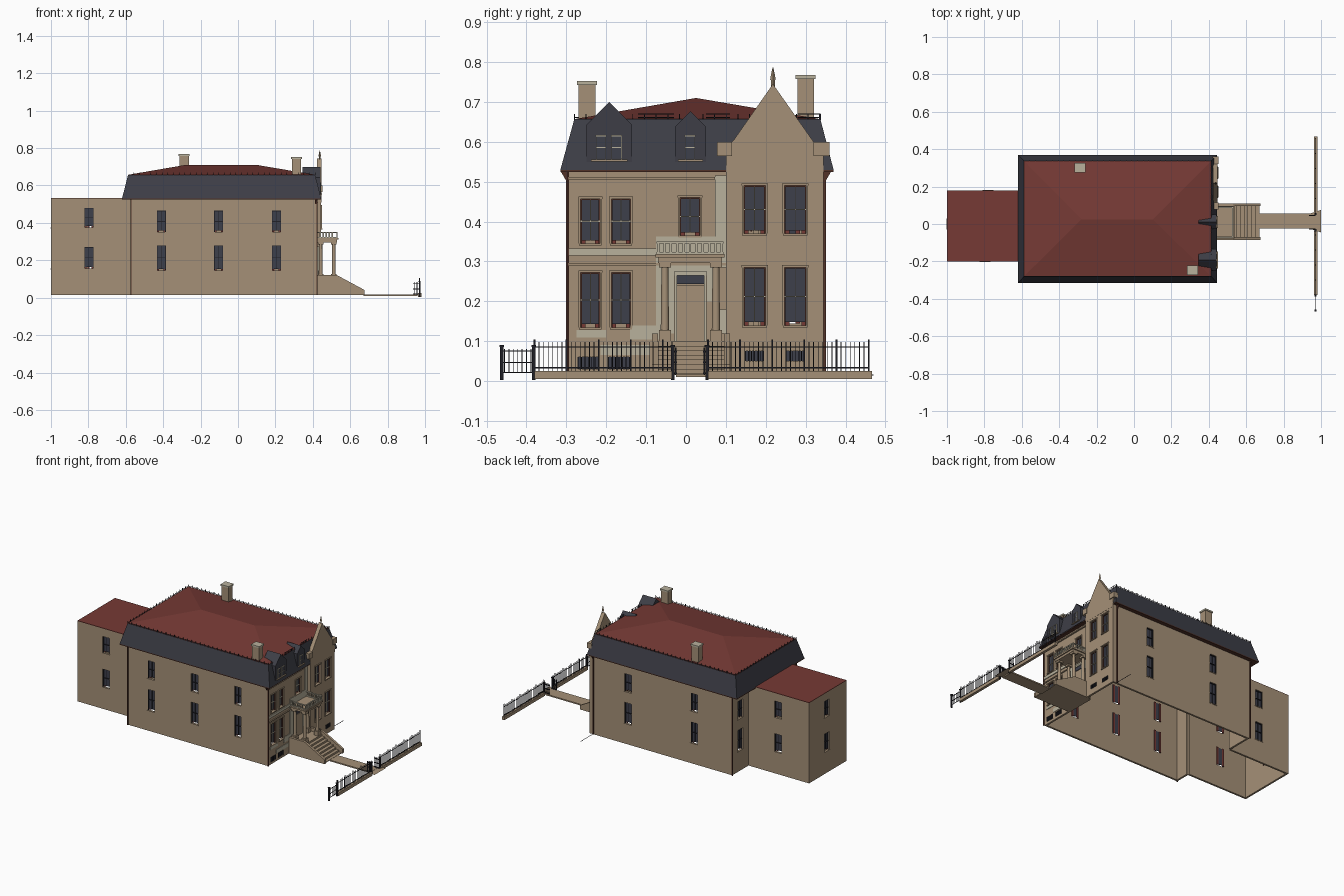
import bpy, bmesh, math
from mathutils import Vector

cube = bpy.data.objects.get("Cube")
if cube:
    bpy.data.objects.remove(cube, do_unlink=True)


def mat(name, r, g, b):
    m = bpy.data.materials.new(name)
    m.use_nodes = True
    m.diffuse_color = (r, g, b, 1)
    m.node_tree.nodes["Principled BSDF"].inputs["Base Color"].default_value = (r, g, b, 1)
    return m


STONE = mat("tan stone", .375, .28, .185)
CREAM = mat("cream stone", .48, .44, .335)
RED = mat("red roof", .18, .042, .035)
SLATE = mat("blue grey slate", .047, .048, .062)
GLASS = mat("dark glass", .047, .05, .07)
IRON = mat("black iron", .014, .014, .019)
TRIM = mat("dark red trim", .085, .032, .022)


def finish(name, bm, material, fix=True):
    if fix:
        bmesh.ops.recalc_face_normals(bm, faces=bm.faces)
    me = bpy.data.meshes.new(name)
    bm.to_mesh(me)
    bm.free()
    me.materials.append(material)
    ob = bpy.data.objects.new(name, me)
    bpy.context.collection.objects.link(ob)
    return ob


def boxes(name, material, items):
    """One object from boxes given as (x0, x1, y0, y1, z0, z1)."""
    bm = bmesh.new()
    for x0, x1, y0, y1, z0, z1 in items:
        vs = bmesh.ops.create_cube(bm, size=1)["verts"]
        for v in vs:
            v.co = ((x0 + x1) / 2 + v.co.x * (x1 - x0), (y0 + y1) / 2 + v.co.y * (y1 - y0),
                    (z0 + z1) / 2 + v.co.z * (z1 - z0))
    return finish(name, bm, material)


def prism(name, material, axis, profile, a, b):
    """Extrude a (u, z) profile along x or y from a to b."""
    bm = bmesh.new()
    pt = (lambda u, z: (a, u, z)) if axis == 'x' else (lambda u, z: (u, a, z))
    f = bm.faces.new([bm.verts.new(pt(u, z)) for u, z in profile])
    r = bmesh.ops.extrude_face_region(bm, geom=[f])
    d = Vector((b - a, 0, 0)) if axis == 'x' else Vector((0, b - a, 0))
    bmesh.ops.translate(bm, vec=d, verts=[v for v in r["geom"] if isinstance(v, bmesh.types.BMVert)])
    return finish(name, bm, material)


def frustum(name, material, low, high):
    """Sloped roof between two rectangles (x0, x1, y0, y1, z)."""
    bm = bmesh.new()
    rings = [[bm.verts.new(p) for p in ((x0, y0, z), (x1, y0, z), (x1, y1, z), (x0, y1, z))]
             for x0, x1, y0, y1, z in (low, high)]
    for i in range(4):
        j = (i + 1) % 4
        bm.faces.new((rings[0][i], rings[0][j], rings[1][j], rings[1][i]))
    bmesh.ops.remove_doubles(bm, verts=bm.verts, dist=1e-5)
    return finish(name, bm, material)


glass, sash, bars, jambs, surround, sills, curtains, grates = [], [], [], [], [], [], [], []


def window(axis, c, out, u0, u1, z0, z1, trim):
    """Sort the pieces of one window into the lists above."""
    def s(d0, d1, *rest):
        n = sorted((c + out * d0, c + out * d1))
        return (*n, *rest) if axis == 'x' else (*rest[:2], *n, *rest[2:])
    m, h, t = (u0 + u1) / 2, (z0 + z1) / 2, .003
    if z1 - z0 < .05:
        # Barred basement opening
        glass.append(s(-.010, -.004, u0, u1, z0, z1))
        grates.extend(s(-.004, .002, u0 + (u1 - u0) * i / 6 - .001, u0 + (u1 - u0) * i / 6 + .001, z0, z1)
                      for i in range(7))
        return
    glass.append(s(-.013, -.010, u0, u1, z0 + .008, z1))
    curtains.extend([s(-.018, -.014, u0, u0 + .012, z0, z1), s(-.018, -.014, u1 - .012, u1, z0, z1)])
    (sash if trim else bars).extend([s(-.010, -.006, m - .0012, m + .0012, z0 + .008, z1),
                                     s(-.010, -.004, u0, u1, h - .0015, h + .0015)])
    (jambs if trim else bars).extend([s(-.010, -.004, u0, u0 + t, z0, z1), s(-.010, -.004, u1 - t, u1, z0, z1),
                                      s(-.010, -.004, u0, u1, z1 - t, z1)])
    reach = .006 if trim else .002
    sills.append(s(-.012, reach, u0 - .004, u1 + .004, z0 - .005, z0))
    if trim:
        surround.extend([s(0, .004, u0 - .005, u0, z0, z1), s(0, .004, u1, u1 + .005, z0, z1),
                         s(0, .005, u0 - .006, u1 + .006, z1, z1 + .006)])


def wall(name, axis, c, out, u0, u1, z0, z1, holes, trim=False):
    """Wall sheet with real openings, thickened inward, plus its windows."""
    us = sorted({u0, u1, *[h[0] for h in holes], *[h[1] for h in holes]})
    zs = sorted({z0, z1, *[h[2] for h in holes], *[h[3] for h in holes]})
    bm = bmesh.new()
    n = Vector((out, 0, 0)) if axis == 'x' else Vector((0, out, 0))
    grid = [[bm.verts.new((c, u, z) if axis == 'x' else (u, c, z)) for z in zs] for u in us]
    for i in range(len(us) - 1):
        for j in range(len(zs) - 1):
            u, z = (us[i] + us[i + 1]) / 2, (zs[j] + zs[j + 1]) / 2
            if any(h[0] < u < h[1] and h[2] < z < h[3] for h in holes):
                continue
            f = bm.faces.new((grid[i][j], grid[i + 1][j], grid[i + 1][j + 1], grid[i][j + 1]))
            f.normal_update()
            if f.normal.dot(n) < 0:
                f.normal_flip()
    bmesh.ops.delete(bm, geom=[v for v in bm.verts if not v.link_faces], context='VERTS')
    mod = finish(name, bm, STONE, fix=False).modifiers.new("thickness", 'SOLIDIFY')
    mod.thickness, mod.offset = .012, -1
    for h in holes:
        window(axis, c, out, *h, trim)


def pairs(centres, w, levels):
    return [(u - w / 2, u + w / 2, *lv) for u in centres for lv in levels]


# Main house and rear wing walls
B, T = .015, .524
two = [(.145, .28), (.35, .465)]
low = [(.155, .27), (.375, .48)]
wall("right_wall", 'y', -.295, -1, -.57, .42, B, T, pairs((-.41, -.103, .205), .048, two))
wall("left_wall", 'y', .345, 1, -.57, .445, B, T, pairs((-.30, .17), .048, two))
wall("rear_wall_left", 'x', -.57, -1, .18, .345, B, T, pairs((.262,), .048, two))
wall("rear_wall_right", 'x', -.57, -1, -.295, -.2, B, T, [])
wall("wing_right_wall", 'y', -.2, -1, -1, -.57, B, .53, pairs((-.797,), .05, low))
wall("wing_left_wall", 'y', .18, 1, -1, -.57, B, .53, pairs((-.78,), .05, low))
wall("wing_rear_wall", 'x', -1, -1, -.2, .18, B, .53, pairs((0,), .05, low))
boxes("wing_roof", RED, [(-1, -.57, -.2, .18, .53, .533)])

# Entrance front and projecting bay
wall("front_wall", 'x', .42, 1, -.295, .1, B, T,
     pairs((-.24, -.163), .048, [(.135, .272), (.345, .457)]) + [(-.015, .035, .365, .46)]
     + pairs((-.245, -.168), .052, [(.03, .06)]), True)
wall("bay_wall", 'x', .445, 1, .1, .345, B, .51,
     pairs((.172, .274), .054, [(.14, .285), (.37, .49)]) + pairs((.172, .274), .046, [(.05, .075)]), True)
boxes("bay_side_wall", STONE, [(.42, .445, .1, .106, B, .57)])
prism("bay_gable", STONE, 'x', [(.1, .51), (.345, .51), (.345, .565), (.36, .565), (.36, .6), (.32, .6),
      (.218, .745), (.12, .605), (.115, .6), (.078, .6), (.078, .565), (.1, .565)], .422, .446)
boxes("gable_shoulders", STONE, [(.42, .451, .078, .115, .565, .6), (.42, .451, .32, .36, .565, .6)])
bm = bmesh.new()
for r1, r2, z0, z1 in ((.005, .005, .735, .755), (.007, .005, .755, .768), (.005, .001, .768, .786)):
    cone = bmesh.ops.create_cone(bm, segments=4, radius1=r1, radius2=r2, depth=z1 - z0, cap_ends=True)
    bmesh.ops.translate(bm, vec=(.437, .218, (z0 + z1) / 2), verts=cone["verts"])
finish("gable_finial", bm, STONE)

# Pale stonework on the entrance front
boxes("pale_stone_panels", CREAM, [
    (.42, .424, .073, .1, .285, .515), (.42, .424, .08, .1, .12, .18), (.42, .425, -.295, -.075, .315, .333),
    (.42, .423, -.075, .075, .275, .363), (.42, .423, -.075, -.03, .12, .275), (.42, .423, .053, .075, .2, .275),
    (.42, .423, -.14, -.066, .105, .14), (.42, .423, -.275, -.2, .11, .128), (.42, .423, -.215, -.09, .065, .09)])
boxes("string_courses", STONE, [(.42, .426, -.295, .1, .29, .296), (.42, .428, -.295, .073, .505, .512)])
boxes("front_door", STONE, [(.42, .428, -.022, .045, .095, .24)])
boxes("door_transom", GLASS, [(.42, .428, -.022, .045, .243, .265)])
boxes("door_frame", CREAM, [(.42, .432, y, y + .007, .095, .272) for y in (-.029, .045)]
      + [(.42, .432, -.03, .053, .265, .275)])

# Cornice, gutter pipes, mansard and hipped roof
boxes("cornice", TRIM, [(-.62, .443, -.315, .37, .524, .53)])
for name, y, s in (("right", -.295, -1), ("left", .345, 1)):
    prism(name + "_gutter_bracket", TRIM, 'x', [(y, .5), (y + s * .004, .5), (y + s * .018, .524), (y, .524)], .412, .42)
frustum("mansard_slope", SLATE, (-.62, .445, -.315, .37, .53), (-.588, .412, -.28, .337, .657))
frustum("hipped_roof", RED, (-.588, .412, -.28, .337, .657), (-.28, .1, .025, .025, .71))
boxes("downspouts", TRIM, [(x - .003, x + .003, y - .003, y + .003, .015, .524)
                           for x, y in ((-.573, -.298), (-.573, .348), (.416, .348), (.423, -.296))])
crest = [(-.588, .412, y - .001, y + .001, .66, .662) for y in (-.28, .337)]
crest += [(-.589, -.587, -.28, .337, .66, .662)]
crest += [(.411, .413, a, b, z, z + .002) for a, b in ((-.12, -.03), (.05, .11), (.28, .337)) for z in (.66, .669)]
for i in range(34):
    x = -.588 + i * .0303
    crest += [(x - .0012, x + .0012, y - .0012, y + .0012, .655, .67) for y in (-.28, .337)]
for i in range(22):
    y = -.28 + i * .0293
    crest += [(x - .0012, x + .0012, y - .0012, y + .0012, .655, .67) for x in (-.588, .412)]
boxes("roof_cresting", IRON, crest)

# Dormers
for name, y, w, top, panes in (("wide", -.192, .057, .7, (-.213, -.174)), ("narrow", .011, .039, .677, (.01,))):
    sh = top - w
    prism(name + "_dormer", SLATE, 'x', [(y - w, .548), (y + w, .548), (y + w, sh), (y, top), (y - w, sh)], .345, .44)
    for p in panes:
        glass.append((.44, .443, p - .011, p + .011, .558, .614))
        sash += [(.44, .445, p - .013, p - .011, .556, .617), (.44, .445, p + .011, p + .013, .556, .617),
                 (.44, .445, p - .014, p + .014, .614, .617), (.44, .445, p - .011, p + .011, .585, .587)]
    sills.append((.44, .448, y - w * .8, y + w * .8, .551, .556))

boxes("window_glass", GLASS, glass)
boxes("window_sashes", CREAM, sash)
boxes("window_bars", IRON, bars)
boxes("window_jambs", TRIM, jambs)
boxes("window_surrounds", STONE, surround)
boxes("window_sills", STONE, sills)
boxes("curtains", RED, curtains)
boxes("basement_grates", IRON, grates)

# Chimneys
for name, x, y, top in (("rear", -.288, .3, .767), ("front", .313, -.248, .752)):
    boxes(name + "_chimney", STONE, [(x - .025, x + .025, y - .021, y + .021, .6, top - .01)])
    boxes(name + "_chimney_cap", CREAM, [(x - .029, x + .029, y - .025, y + .025, top - .01, top)])

# Porch, steps and balcony
side = [(.42, .015), (.42, .12), (.53, .12), (.675, .042), (.675, .015)]
prism("porch_cheek_right", STONE, 'y', side, -.085, -.07)
prism("porch_cheek_left", STONE, 'y', side, .095, .11)
boxes("porch_steps", STONE, [(.42, .53 + i * .02, -.07, .095, .015, .1 - i * .0115) for i in range(8)])
cols = [(x, y) for x in (.442, .512) for y in (-.053, .075)]
boxes("column_blocks", STONE, [(x - .015, x + .015, y - .015, y + .015, z, z + h)
                               for x, y in cols for z, h in ((.1, .028), (.285, .012))])
bm = bmesh.new()
for x, y in cols:
    r = bmesh.ops.create_cone(bm, segments=16, radius1=.0105, radius2=.0085, depth=.16, cap_ends=True)
    bmesh.ops.translate(bm, vec=(x, y, .207), verts=r["verts"])
shafts = finish("porch_columns", bm, STONE)
bpy.context.view_layer.objects.active = shafts
shafts.select_set(True)
bpy.ops.object.shade_smooth_by_angle(angle=math.radians(40))
boxes("porch_roof", STONE, [(.42, .53, -.07, .09, .296, .31), (.42, .537, -.077, .097, .31, .319)])
rail = [(.42, .533, y - .004, y + .004, z, z + .005) for y in (-.07, .09) for z in (.319, .345)]
rail += [(.525, .533, -.074, .094, z, z + .005) for z in (.319, .345)]
rail += [(.526, .532, -.07 + i * .016 - .003, -.07 + i * .016 + .003, .32, .347) for i in range(11)]
rail += [(x - .003, x + .003, y - .003, y + .003, .32, .347) for x in (.44, .456, .472, .488, .504) for y in (-.07, .09)]
boxes("balcony_railing", CREAM, rail)

# Garden path
boxes("garden_path", STONE, [(.67, .96, -.025, .055, .01, .018)])
bm = bmesh.new()
bm.faces.new([bm.verts.new((x, y, .017)) for x, y in ((.94, -.025), (1, -.045), (1, .075), (.94, .055))])
finish("path_apron", bm, STONE)
boxes("ground_pipe", IRON, [(.419, .421, .345, .47, .014, .016)])

# Street fence, gate and kerb
boxes("fence_kerb", STONE, [(.963, .98, -.38, -.035, .005, .025), (.963, .98, .055, .467, .005, .025)])
fence, X = [], .971
for y0, y1 in ((-.38, -.035), (.055, .458)):
    fence += [(X - .001, X + .001, y0, y1, z, z + .003) for z in (.032, .084)]
    n = round((y1 - y0) / .0115)
    for i in range(n + 1):
        y, big = y0 + (y1 - y0) * i / n, i % 7 == 0
        r, h = (.0022, .105) if big else (.0009, .098)
        fence.append((X - r, X + r, y - r, y + r, .02, h))
for y in (-.462, -.382, -.033, .053):
    fence += [(X - .004, X + .004, y - .004, y + .004, .003, .085), (X - .006, X + .006, y - .006, y + .006, .085, .09)]
fence += [(X - .001, X + .001, -.462, -.382, z, z + .003) for z in (.02, .045, .074)]
fence += [(X - .001, X + .001, -.455 + i * .011 - .001, -.455 + i * .011 + .001, .02, .08) for i in range(7)]
for y in (-.026, .046):
    fence += [(.935, .97, y - .003, y + .003, z, z + .004) for z in (.018, .045, .072)]
    fence += [(.937 + i * .008, .939 + i * .008, y - .002, y + .002, .015, .084) for i in range(5)]
boxes("street_fence", IRON, fence)
